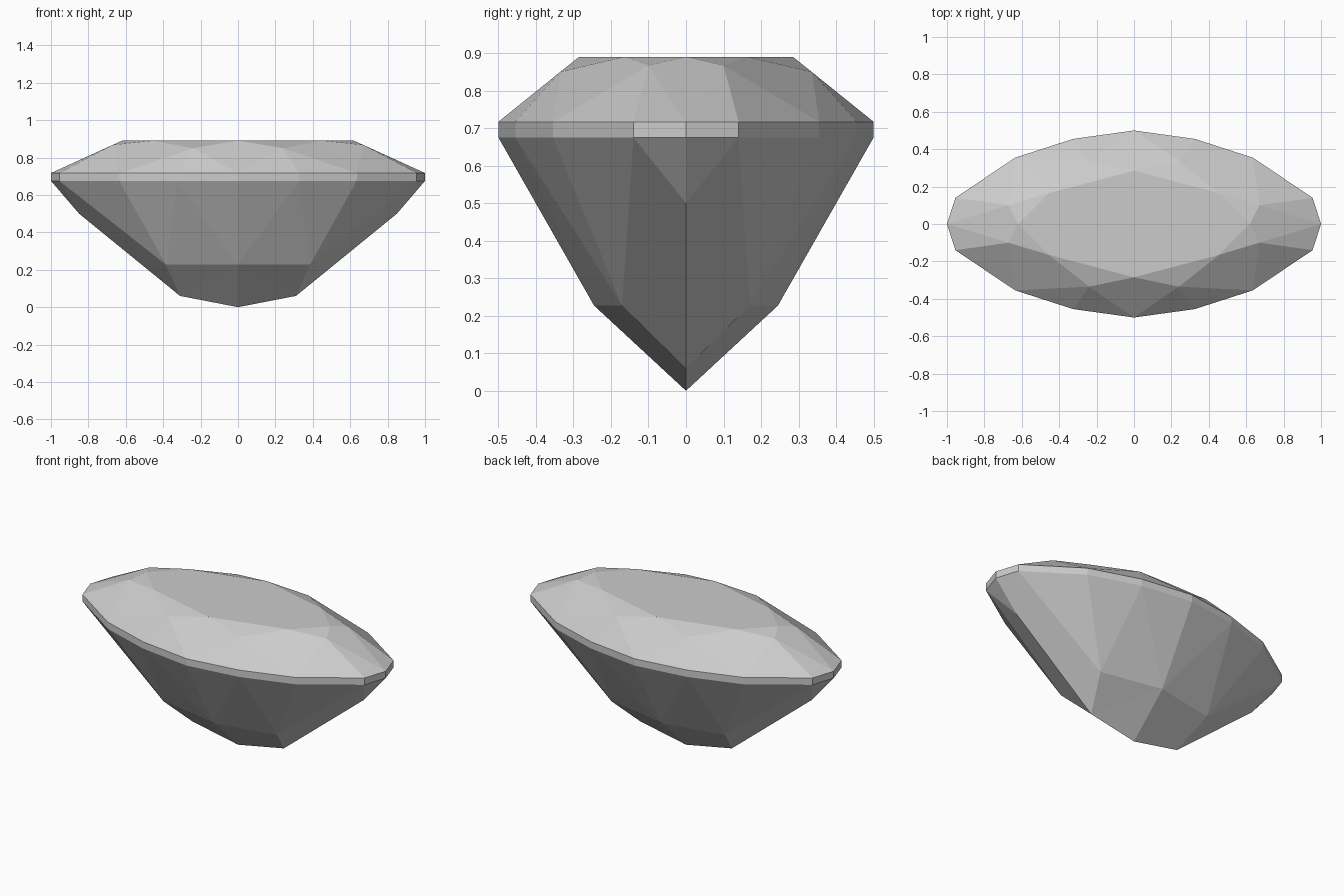
import bpy
import bmesh
from mathutils import Vector

cube = bpy.data.objects.get("Cube")
if cube:
    bpy.data.objects.remove(cube, do_unlink=True)

# One grey stone material
grey = bpy.data.materials.new("stone grey")
grey.use_nodes = True
grey.diffuse_color = (0.6, 0.6, 0.6, 1)
grey.node_tree.nodes["Principled BSDF"].inputs["Base Color"].default_value = (0.6, 0.6, 0.6, 1)

TOP, GIRDLE_TOP, GIRDLE_LOW = 0.89, 0.717, 0.675

# Quarter outlines, from the long side (y axis) round to the tip (x axis)
outline = [(0, 0.5), (0.325, 0.455), (0.635, 0.355), (0.955, 0.14), (1, 0)]
upper = [(x, y, GIRDLE_TOP) for x, y in outline]
lower = [(x, y, GIRDLE_LOW) for x, y in outline]
table = [(x, y, TOP) for x, y in [(0, 0.285), (0.455, 0.165), (0.62, 0)]]
stars = [(0.24, 0.335, 0.85), (0.67, 0.10, 0.867)]
mains = [(0, 0.245, 0.227), (0.385, 0.17, 0.227), (0.85, 0, 0.5)]
keel, culet = (0.31, 0, 0.06), (0, 0, 0)

# Table, then crown facets around each star point
facets = [[(0, 0, TOP)] + table]
for i, star in enumerate(stars):
    a, b, c = upper[2 * i:2 * i + 3]
    facets += [[table[i], table[i + 1], star],
               [star, a, b], [star, b, c],
               [table[i], star, a], [table[i + 1], star, c]]

# Girdle band
for i in range(len(outline) - 1):
    facets.append([upper[i], upper[i + 1], lower[i + 1], lower[i]])

# Pavilion: fans under the girdle, then the long facets down to the keel
facets += [[mains[0], lower[0], lower[1]],
           [mains[1], lower[1], lower[2]],
           [mains[1], lower[2], lower[3]],
           [mains[2], lower[3], lower[4]],
           [mains[0], mains[1], lower[1]],
           [mains[1], mains[2], lower[3]],
           [mains[1], keel, mains[2]],
           [mains[0], mains[1], keel],
           [mains[0], keel, culet]]

# Mirror the quarter into the full stone and weld it
bm = bmesh.new()
for sx in (1, -1):
    for sy in (1, -1):
        for facet in facets:
            bm.faces.new([bm.verts.new(Vector((x * sx, y * sy, z))) for x, y, z in facet])
bmesh.ops.remove_doubles(bm, verts=bm.verts[:], dist=0.0005)
bmesh.ops.dissolve_limit(bm, angle_limit=0.015, verts=bm.verts[:], edges=bm.edges[:])
bmesh.ops.recalc_face_normals(bm, faces=bm.faces[:])

mesh = bpy.data.meshes.new("marquise_gem")
bm.to_mesh(mesh)
bm.free()
mesh.materials.append(grey)
gem = bpy.data.objects.new("marquise_gem", mesh)
bpy.context.collection.objects.link(gem)
